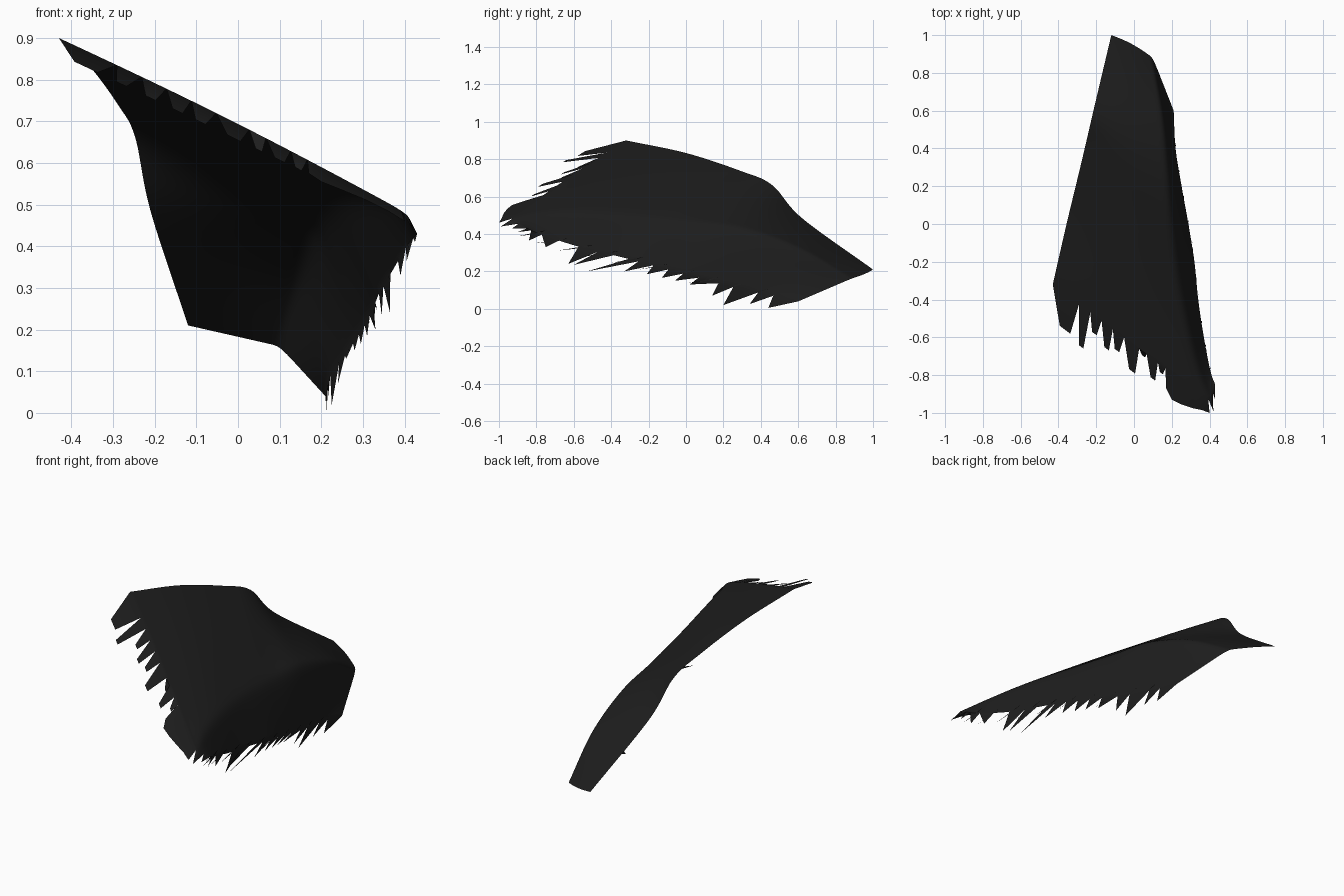
import bpy, bmesh, math, random
from mathutils import Vector

if "Cube" in bpy.data.objects:
    bpy.data.objects.remove(bpy.data.objects["Cube"])

random.seed(4)

# Guide curves running from the straight root edge to the torn tail
LEFT = [(-.12, 1, .21), (-.21, .62, .485), (-.247, .46, .662), (-.287, .29, .738),
        (-.357, 0, .833), (-.43, -.32, .9)]
RIDGE = [(.1, .88, .16), (.155, .6, .322), (.185, .3, .425), (.207, 0, .462),
         (.242, -.3, .498), (.3, -.6, .517), (.35, -.8, .508), (.405, -.94, .48)]
EDGE = [(.21, .6, .04), (.22, .4, .085), (.252, .2, .13), (.288, 0, .185),
        (.32, -.2, .24), (.34, -.4, .29), (.37, -.6, .34), (.405, -.78, .4), (.43, -.85, .43)]


def spline(points, t):
    """Smooth curve through the points, t from 0 to 1."""
    p = [Vector(q) for q in points]
    p = [2 * p[0] - p[1]] + p + [2 * p[-1] - p[-2]]
    s = t * (len(p) - 3)
    i = min(int(s), len(p) - 4)
    f = s - i
    a, b, c, d = p[i:i + 4]
    return .5 * (2 * b + (c - a) * f + (2 * a - 5 * b + 4 * c - d) * f * f
                 + (3 * b - a - 3 * c + d) * f ** 3)


ROWS, MAIN, SIDE = 60, 42, 12
bm = bmesh.new()

# Broad sheet, folded along the ridge and hanging down on one side
grid = []
for r in range(ROWS + 1):
    t = r / ROWS
    left, ridge, edge = (spline(g, t) for g in (LEFT, RIDGE, EDGE))
    line = [left.lerp(ridge, k / MAIN) for k in range(MAIN)]
    line += [ridge.lerp(edge, k / SIDE) for k in range(SIDE + 1)]
    for k in range(MAIN):                      # slight billow between the borders
        bow = math.sin(math.pi * k / MAIN)
        line[k].z += .01 * bow * min(1, 3 * t)
        line[k].y += .012 * bow * max(0, 1 - 4 * t)
    for _ in range(6):                         # soften the fold
        line = [line[0]] + [(line[k - 1] + 2 * line[k] + line[k + 1]) / 4
                            for k in range(1, len(line) - 1)] + [line[-1]]
    grid.append([bm.verts.new(p) for p in line])
for a, b in zip(grid, grid[1:]):
    for k in range(len(a) - 1):
        bm.faces.new((a[k], b[k], b[k + 1], a[k + 1]))


def tooth(border, start, end, tip, blunt=0):
    """Tatter growing from a stretch of the border, pointed or blunt."""
    across = (border[end].co - border[start].co) * blunt / 2
    v = bm.verts.new(Vector(tip) - across)
    w = bm.verts.new(Vector(tip) + across) if blunt else v
    mid = (start + end) // 2
    for k in range(start, end):
        bm.faces.new((border[k], v if k < mid else w, border[k + 1]))
    if blunt:
        bm.faces.new((border[mid], v, w))


# Tatters along the tail: start column, end column, tip x, tip y
tail = grid[-1]
for a, b, x, y in [(0, 7, -.365, -.56), (7, 10, -.28, -.65),
                   (10, 13, -.21, -.58), (13, 16, -.145, -.66), (16, 19, -.09, -.67),
                   (19, 23, -.01, -.78), (23, 25, .05, -.7), (25, 28, .1, -.82),
                   (28, 30, .145, -.79)]:
    tooth(tail, a, b, (x, y, .655 - .48 * x), .4)
# Fuller flap at the far corner of the tail
rim = [bm.verts.new(p) for p in [(.17, -.87, .575), (.2, -.93, .555), (.25, -.955, .535),
                                 (.31, -.975, .51), (.36, -.985, .485), (.4, -1, .46)]]
cols = [30, 32, 34, 37, 40, 42]
for k in range(5):
    for c in range(cols[k], cols[k + 1]):
        bm.faces.new((tail[c], rim[k], tail[c + 1]))
    bm.faces.new((rim[k], rim[k + 1], tail[cols[k + 1]]))
tooth(tail, 42, 48, (.42, -.99, .44))
tooth(tail, 48, MAIN + SIDE, (.43, -.93, .43))

# Tatters along the hanging side: start row, end row, tip
side = [row[-1] for row in grid]
for a, b, tip in [(0, 5, (.212, .44, .005)), (5, 8, (.215, .34, .025)),
                  (8, 13, (.225, .2, .02)), (13, 16, (.24, .14, .07)),
                  (16, 20, (.26, .02, .13)), (20, 23, (.28, -.06, .15)),
                  (23, 26, (.295, -.13, .165)), (26, 29, (.31, -.21, .185)),
                  (29, 32, (.33, -.33, .2)), (32, 34, (.325, -.53, .2)),
                  (37, 40, (.345, -.6, .235)), (40, 44, (.365, -.63, .24)),
                  (48, 52, (.39, -.75, .33)), (52, 57, (.405, -.84, .365)),
                  (57, 60, (.425, -.9, .41))]:
    tooth(side, a, b, tip)

# Thin loose strips lying just outside the side border
for r in range(6, 52, 5):
    p, q = side[r].co, side[r + 2].co
    out = Vector((.006, -.1 - .05 * random.random(), -.015))
    bm.faces.new([bm.verts.new(v) for v in (p + Vector((.004, 0, .03)), q, q + out)])

bmesh.ops.recalc_face_normals(bm, faces=bm.faces)
mesh = bpy.data.meshes.new("torn_cloth")
bm.to_mesh(mesh)
bm.free()
cloth = bpy.data.objects.new("torn_cloth", mesh)
bpy.context.collection.objects.link(cloth)

# Plain black fabric
fabric = bpy.data.materials.new("black_fabric")
fabric.diffuse_color = (.013, .013, .013, 1)
fabric.use_nodes = True
fabric.node_tree.nodes["Principled BSDF"].inputs["Base Color"].default_value = fabric.diffuse_color
mesh.materials.append(fabric)

bpy.context.view_layer.objects.active = cloth
cloth.select_set(True)
bpy.ops.object.shade_smooth_by_angle(angle=math.radians(50))
